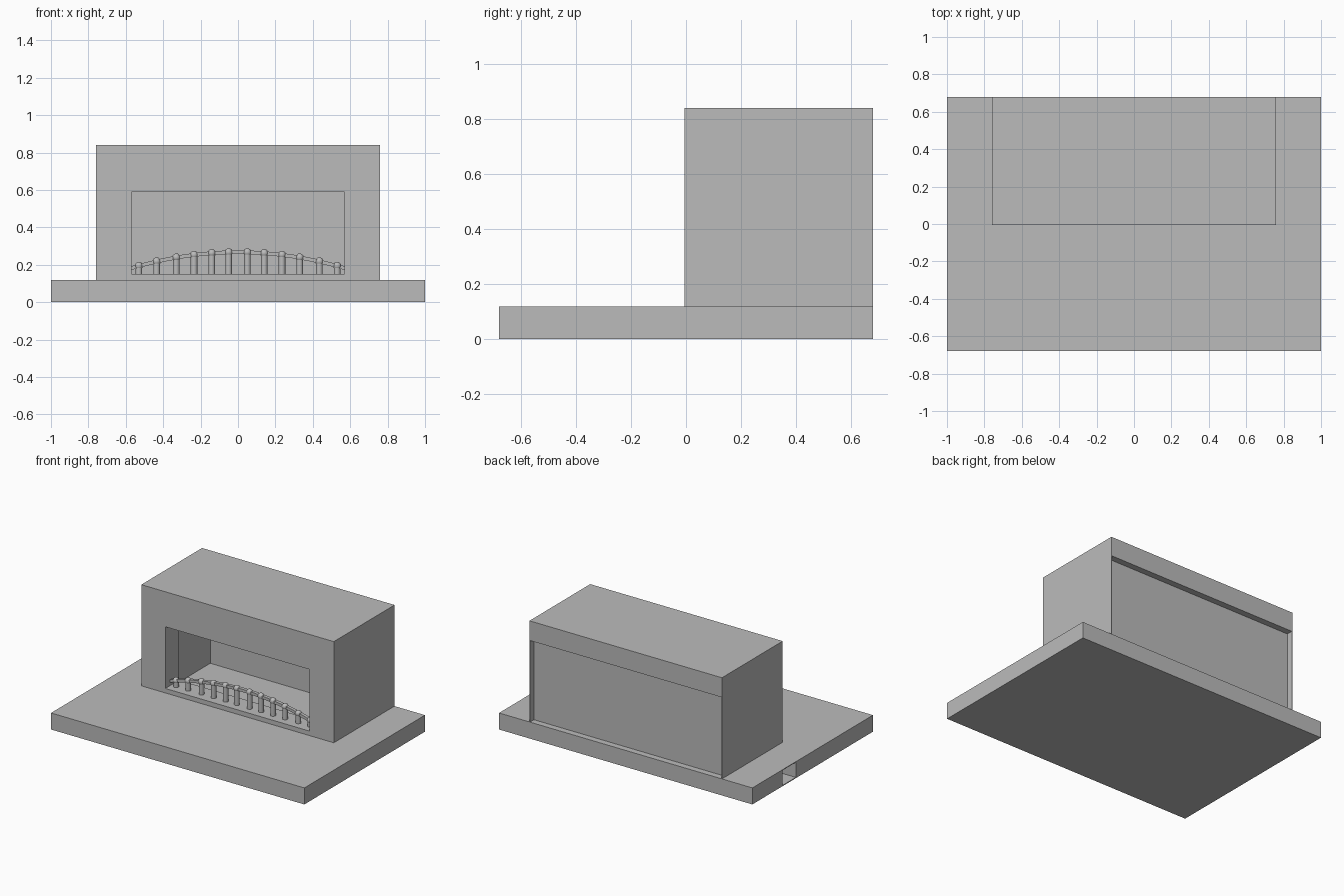
import bpy, bmesh
from mathutils import Matrix

cube = bpy.data.objects.get("Cube")
if cube:
    bpy.data.objects.remove(cube, do_unlink=True)

stone = bpy.data.materials.new("plain_grey")
stone.use_nodes = True
GREY = (0.5, 0.5, 0.5, 1)
stone.diffuse_color = GREY
stone.node_tree.nodes["Principled BSDF"].inputs["Base Color"].default_value = GREY


def finish(name, bm):
    bmesh.ops.recalc_face_normals(bm, faces=bm.faces)
    mesh = bpy.data.meshes.new(name)
    bm.to_mesh(mesh)
    bm.free()
    mesh.materials.append(stone)
    obj = bpy.data.objects.new(name, mesh)
    bpy.context.collection.objects.link(obj)
    return obj


def box(name, x, y, z):
    """Box between (min, max) pairs on each axis."""
    bm = bmesh.new()
    bmesh.ops.create_cube(bm, size=1)
    for v in bm.verts:
        v.co = [(lo + hi) / 2 + c * (hi - lo) for c, (lo, hi) in zip(v.co, (x, y, z))]
    return finish(name, bm)


def carve(obj, *cutters):
    """Subtract the cutters, bake the result and remove them."""
    for cutter in cutters:
        cutter.hide_render = True
        mod = obj.modifiers.new("carve", "BOOLEAN")
        mod.operation, mod.solver, mod.object = "DIFFERENCE", "EXACT", cutter
    graph = bpy.context.evaluated_depsgraph_get()
    mesh = bpy.data.meshes.new_from_object(obj.evaluated_get(graph))
    obj.modifiers.clear()
    obj.data = mesh
    for cutter in cutters:
        bpy.data.objects.remove(cutter, do_unlink=True)


# Hearth slab with an air inlet in its right side
TOP = 0.118
slab = box("hearth_slab", (-1, 1), (-0.68, 0.68), (0, TOP))
carve(slab, box("inlet_cutter", (-1.1, -0.7), (0.19, 0.34), (0.006, 0.113)))

# Surround: front opening, firebox and shallow recess across the back
surround = box("surround", (-0.76, 0.76), (-0.005, 0.68), (TOP, 0.84))
carve(surround,
      box("opening_cutter", (-0.57, 0.57), (-0.1, 0.2), (0.15, 0.59)),
      box("firebox_cutter", (-0.59, 0.59), (0.15, 0.53), (TOP + 0.002, 0.6)),
      box("back_cutter", (-0.756, 0.756), (0.635, 0.8), (0, 0.7)))


# Fender: arched rail over a row of round posts
FENDER_Y = 0.06


def arch(x):
    return 0.267 - 0.085 * (x / 0.57) ** 2


bm = bmesh.new()
rings = []
for i in range(25):
    x = -0.57 + 1.14 * i / 24
    rings.append([bm.verts.new((x, FENDER_Y + dy, arch(x) + dz))
                  for dy, dz in ((-0.012, -0.01), (0.012, -0.01), (0.012, 0.01), (-0.012, 0.01))])
for a, b in zip(rings, rings[1:]):
    for k in range(4):
        j = (k + 1) % 4
        bm.faces.new((a[k], a[j], b[j], b[k]))
bm.faces.new(rings[0])
bm.faces.new(rings[-1])
finish("fender_rail", bm)

for side, label in ((-1, "right"), (1, "left")):
    for n, offset in enumerate((0.05, 0.14, 0.235, 0.33, 0.435, 0.53)):
        x = side * offset
        height = arch(x) - 0.15
        bm = bmesh.new()
        bmesh.ops.create_cone(bm, cap_ends=True, segments=16, radius1=0.018, radius2=0.018,
                              depth=height,
                              matrix=Matrix.Translation((x, FENDER_Y, 0.15 + height / 2)))
        bmesh.ops.create_uvsphere(bm, u_segments=16, v_segments=8, radius=0.022,
                                  matrix=Matrix.Translation((x, FENDER_Y, arch(x))))
        post = finish(f"fender_post_{label}_{n + 1}", bm)
        post.data.shade_smooth()
        post.data.set_sharp_from_angle(angle=0.6)
